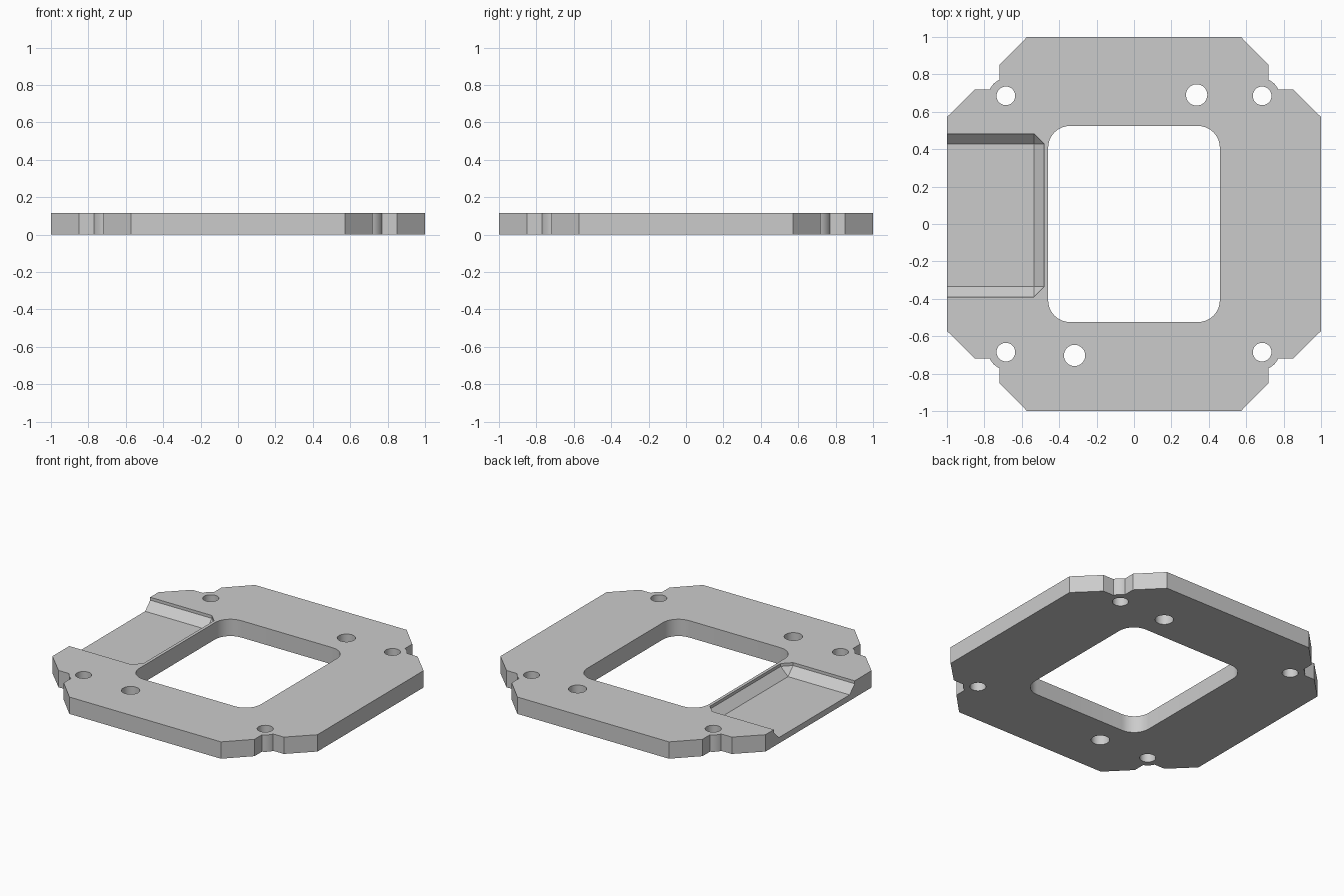
import bpy
import bmesh
from math import sin, cos, radians, pi

if "Cube" in bpy.data.objects:
    bpy.data.objects.remove(bpy.data.objects["Cube"])

THICK = 0.115
HOLE = 0.685

grey = bpy.data.materials.new("plain grey")
grey.use_nodes = True
grey.diffuse_color = (0.6, 0.6, 0.6, 1)
grey.node_tree.nodes["Principled BSDF"].inputs["Base Color"].default_value = (0.6, 0.6, 0.6, 1)


def finish(bm, name):
    bmesh.ops.recalc_face_normals(bm, faces=bm.faces)
    mesh = bpy.data.meshes.new(name)
    bm.to_mesh(mesh)
    bm.free()
    mesh.materials.append(grey)
    obj = bpy.data.objects.new(name, mesh)
    bpy.context.collection.objects.link(obj)
    return obj


def prism(name, outline, low, high):
    bm = bmesh.new()
    face = bm.faces.new([bm.verts.new((x, y, low)) for x, y in outline])
    new = bmesh.ops.extrude_face_region(bm, geom=[face])["geom"]
    top = [v for v in new if isinstance(v, bmesh.types.BMVert)]
    bmesh.ops.translate(bm, verts=top, vec=(0, 0, high - low))
    return finish(bm, name)


def arc(cx, cy, r, start, end, steps):
    angles = [radians(start + (end - start) * i / steps) for i in range(steps + 1)]
    return [(cx + r * cos(a), cy + r * sin(a)) for a in angles]


# Plate outline: one stepped corner with a rounded ear, turned four times
corner = [(1, 0.572), (0.85, 0.72)]
corner += arc(HOLE, HOLE, 0.092, 22.4, 67.6, 8)
corner += [(0.72, 0.85), (0.572, 1)]
outline = []
for turn in range(4):
    c, s = cos(turn * pi / 2), sin(turn * pi / 2)
    outline += [(x * c - y * s, x * s + y * c) for x, y in corner]
plate = prism("mounting_plate", outline, 0, THICK)

# Rounded central window
cutters = []
window = []
for sx, sy, start in ((1, 1, 0), (-1, 1, 90), (-1, -1, 180), (1, -1, 270)):
    window += arc(sx * 0.343, sy * 0.408, 0.116, start, start + 90, 10)
cutters.append(prism("window_cutter", window, -0.1, 0.3))

# Corner screw holes and two larger pin holes
holes = [(sx * HOLE, sy * HOLE, 0.05) for sx in (-1, 1) for sy in (-1, 1)]
holes += [(0.335, 0.69, 0.057), (-0.318, -0.703, 0.057)]
for x, y, r in holes:
    circle = arc(x, y, r, 0, 360, 32)[:-1]
    cutters.append(prism("hole_cutter", circle, -0.1, 0.3))

# Side recess: flat floor, sloped edges and a short upright lip
bm = bmesh.new()
FLOOR, LIP, SLOPE = 0.04, 0.095, 0.055
back, front, inner, outer = 0.482, -0.39, -0.48, -1.2
for y, inward in ((back, -SLOPE), (front, SLOPE)):
    for x in (outer, inner - SLOPE):
        bm.verts.new((x, y + inward, FLOOR))
    for z in (LIP, 0.3):
        for x, dy in ((outer, 0), (inner - SLOPE, 0), (inner, inward)):
            bm.verts.new((x, y + dy, z))
bmesh.ops.convex_hull(bm, input=bm.verts)
bmesh.ops.dissolve_limit(bm, angle_limit=0.01, verts=bm.verts, edges=bm.edges)
cutters.append(finish(bm, "recess_cutter"))

# Cut everything out of the plate, then drop the cutters
for cutter in cutters:
    cutter.hide_render = True
    mod = plate.modifiers.new(cutter.name, "BOOLEAN")
    mod.operation = "DIFFERENCE"
    mod.solver = "EXACT"
    mod.object = cutter
bpy.context.view_layer.update()
graph = bpy.context.evaluated_depsgraph_get()
cut_mesh = bpy.data.meshes.new_from_object(plate.evaluated_get(graph))
plate.modifiers.clear()
plate.data = cut_mesh
for cutter in cutters:
    bpy.data.objects.remove(cutter)

# Smooth the round walls, keep the edges crisp
bpy.ops.object.select_all(action="DESELECT")
plate.select_set(True)
bpy.context.view_layer.objects.active = plate
bpy.ops.object.shade_smooth_by_angle(angle=radians(25))
